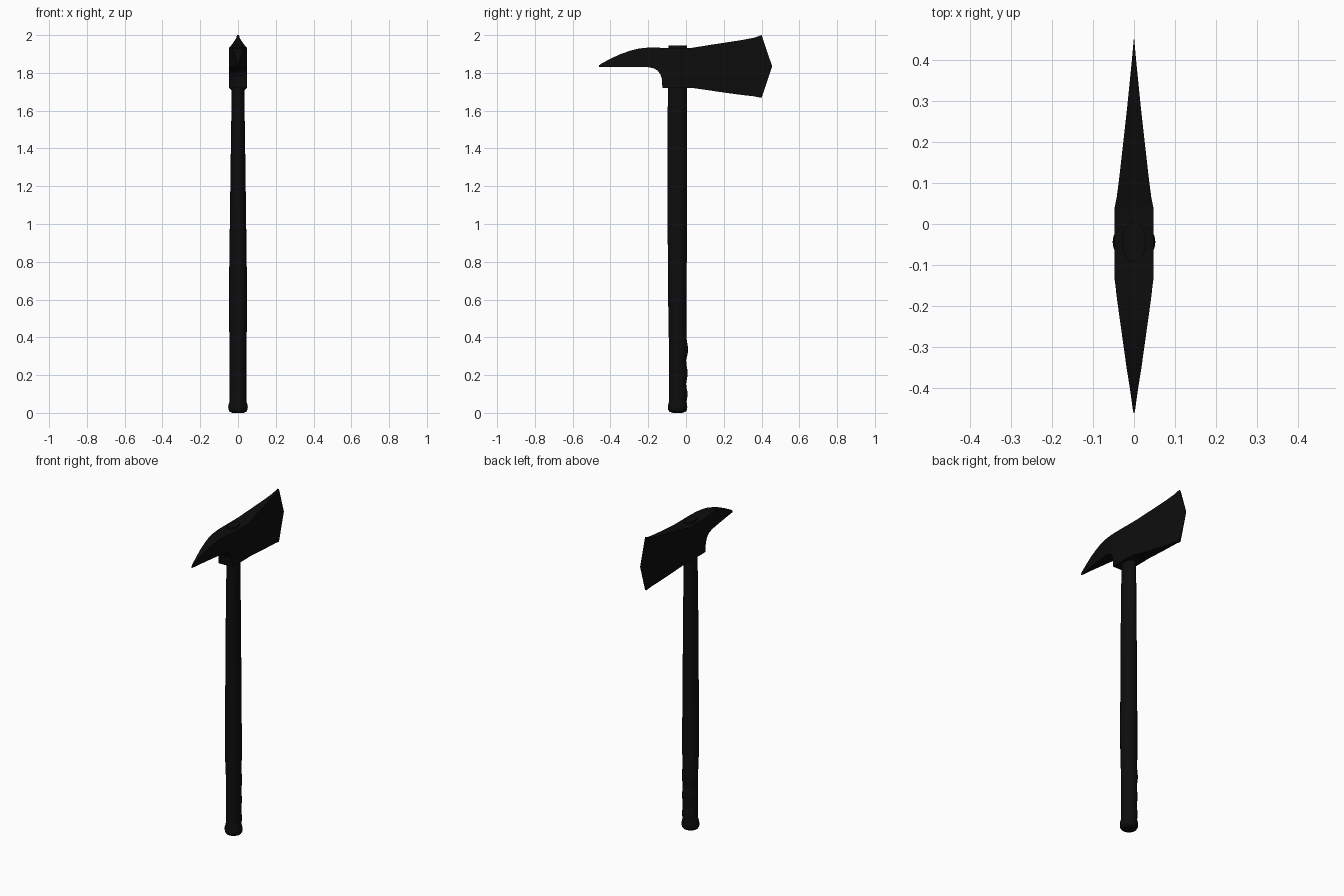
import bpy, bmesh, math

black = bpy.data.materials.new("near black")
black.diffuse_color = (0.004, 0.004, 0.004, 1)


def loft(name, rings, angle):
    """Skin a list of equal-length point rings and cap both ends."""
    bm = bmesh.new()
    rows = [[bm.verts.new(p) for p in ring] for ring in rings]
    n = len(rows[0])
    for a, b in zip(rows, rows[1:]):
        for i in range(n):
            j = (i + 1) % n
            bm.faces.new((a[i], a[j], b[j], b[i]))
    bm.faces.new(rows[0])
    bm.faces.new(rows[-1])
    bmesh.ops.remove_doubles(bm, verts=bm.verts, dist=0.0002)
    bmesh.ops.recalc_face_normals(bm, faces=bm.faces)
    me = bpy.data.meshes.new(name)
    bm.to_mesh(me)
    bm.free()
    me.materials.append(black)
    ob = bpy.data.objects.new(name, me)
    bpy.context.collection.objects.link(ob)
    bpy.ops.object.select_all(action='DESELECT')
    ob.select_set(True)
    bpy.context.view_layer.objects.active = ob
    bpy.ops.object.shade_smooth_by_angle(angle=math.radians(angle))
    return ob


def oval(z, hx, y0, y1, n=24):
    cy, hy = (y0 + y1) / 2, (y1 - y0) / 2
    return [(hx * math.cos(2 * math.pi * i / n),
             cy + hy * math.sin(2 * math.pi * i / n), z) for i in range(n)]


# Handle with finger grips and flared butt: z, half width, back y, front y
handle = [
    (0.000, 0.030, -0.070, -0.020), (0.006, 0.044, -0.088, -0.002),
    (0.016, 0.050, -0.094, 0.005), (0.030, 0.052, -0.095, 0.007),
    (0.045, 0.050, -0.094, 0.005), (0.060, 0.045, -0.090, 0.003),
    (0.090, 0.044, -0.089, 0.008), (0.110, 0.044, -0.089, 0.008),
    (0.135, 0.044, -0.089, 0.002), (0.155, 0.044, -0.089, 0.001),
    (0.180, 0.044, -0.089, 0.005), (0.205, 0.044, -0.089, 0.009),
    (0.230, 0.044, -0.089, 0.007), (0.255, 0.044, -0.089, 0.002),
    (0.280, 0.044, -0.089, 0.001), (0.305, 0.044, -0.089, 0.007),
    (0.330, 0.044, -0.090, 0.012), (0.350, 0.044, -0.090, 0.010),
    (0.385, 0.045, -0.091, 0.004), (0.480, 0.048, -0.093, 0.002),
    (0.650, 0.048, -0.095, 0.003), (0.800, 0.046, -0.096, 0.004),
    (1.100, 0.042, -0.098, 0.005), (1.400, 0.038, -0.098, 0.005),
    (1.720, 0.033, -0.096, 0.005), (1.900, 0.028, -0.093, 0.005),
    (1.944, 0.028, -0.093, 0.005),
]
loft("handle", [oval(*s) for s in handle], 40)

# Axe head, lofted spike to blade: y, bottom z, top z, half thickness
head = [
    (-0.460, 1.830, 1.840, 0.001), (-0.450, 1.830, 1.848, 0.003),
    (-0.400, 1.831, 1.875, 0.010), (-0.350, 1.832, 1.898, 0.018),
    (-0.300, 1.832, 1.916, 0.025), (-0.250, 1.832, 1.929, 0.032),
    (-0.200, 1.830, 1.934, 0.039), (-0.170, 1.824, 1.934, 0.043),
    (-0.150, 1.812, 1.934, 0.045), (-0.136, 1.793, 1.933, 0.047),
    (-0.128, 1.770, 1.933, 0.048), (-0.125, 1.720, 1.933, 0.048),
    (0.035, 1.720, 1.933, 0.048), (0.065, 1.716, 1.938, 0.042),
    (0.120, 1.708, 1.947, 0.035), (0.200, 1.696, 1.959, 0.026),
    (0.290, 1.684, 1.973, 0.016), (0.360, 1.676, 1.986, 0.009),
    (0.400, 1.668, 2.000, 0.005), (0.456, 1.835, 1.835, 0.000),
]
loft("axe_head", [[(-t, y, b), (t, y, b), (t, y, c), (-t, y, c)]
                  for y, b, c, t in head], 35)
